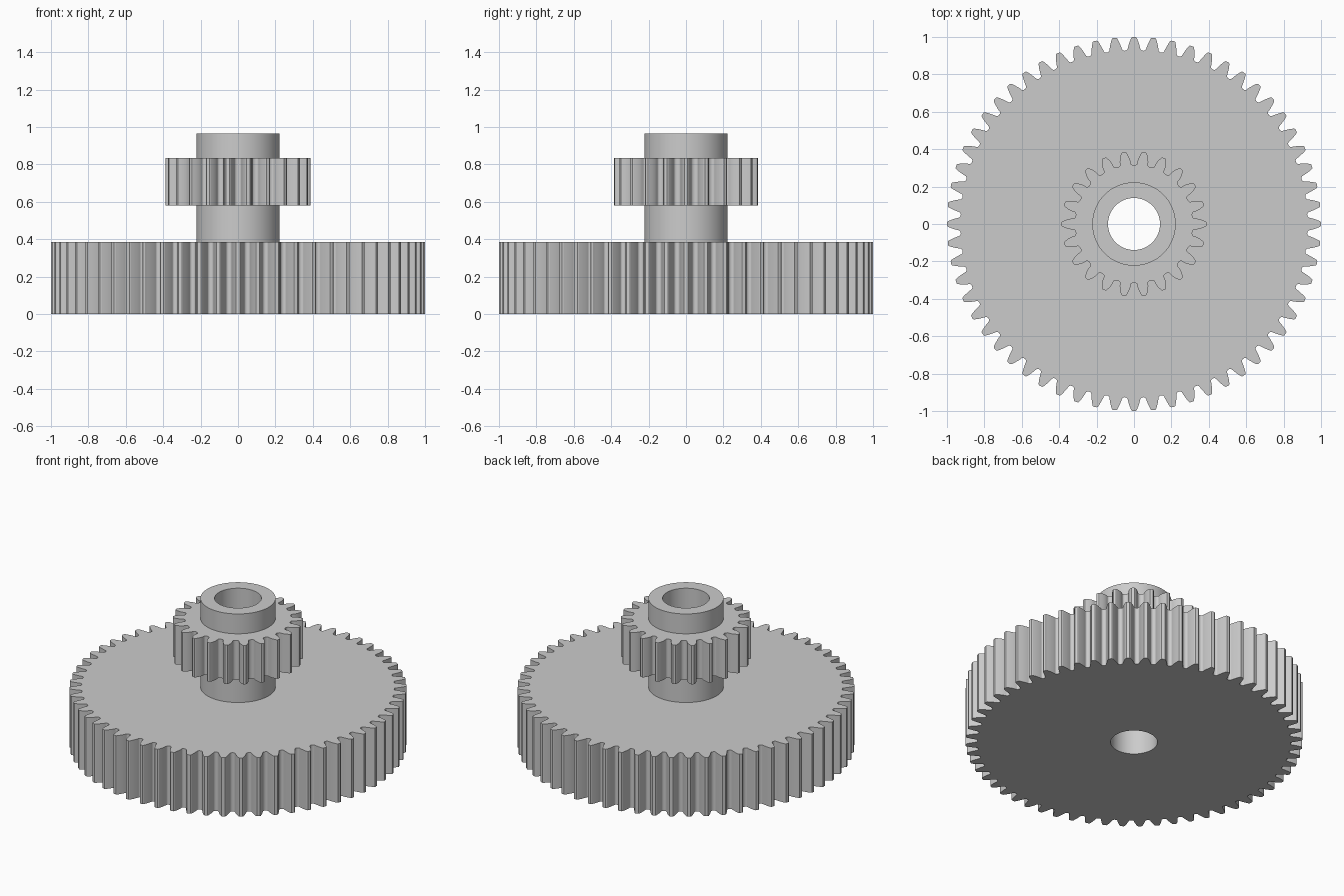
import bpy, bmesh, math

default_cube = bpy.data.objects.get("Cube")
if default_cube:
    bpy.data.objects.remove(default_cube, do_unlink=True)

MODULE = 2 / 62          # shared tooth size of both gears
PRESSURE = math.radians(20)
BORE, HUB = 0.139, 0.223

grey = bpy.data.materials.new("plain grey")
colour = (0.6, 0.6, 0.6, 1)
grey.use_nodes = True
grey.diffuse_color = colour
grey.node_tree.nodes["Principled BSDF"].inputs["Base Color"].default_value = colour


def polar(r, a):
    return r * math.cos(a), r * math.sin(a)


def circle(radius, count):
    return [polar(radius, 2 * math.pi * i / count) for i in range(count)]


def gear_outline(teeth):
    """Involute teeth with rounded roots; the first tooth is centred on +x."""
    pitch = MODULE * teeth / 2
    base = pitch * math.cos(PRESSURE)
    root, tip = pitch - 1.25 * MODULE, pitch + MODULE
    fillet = 0.38 * MODULE

    def half_angle(r):
        a = math.acos(min(1, base / r))
        return (math.pi / (2 * teeth) + math.tan(PRESSURE) - PRESSURE
                - math.tan(a) + a)

    # Half a tooth, from the middle of the valley up to the tip
    start = root + fillet
    gap = math.pi / teeth
    side = half_angle(start)
    half = []
    for i in range(5):
        t = math.pi / 2 * i / 5
        half.append((root + fillet * (1 - math.cos(t)),
                     -gap + (gap - side) * math.sin(t)))
    for i in range(6):
        r = start + (tip - 0.004 - start) * i / 5
        half.append((r, -half_angle(r)))
    half.append((tip, -half_angle(tip) * 0.75))
    tooth = half + [(r, -a) for r, a in reversed(half[1:])]
    return [polar(r, a + 2 * math.pi * k / teeth)
            for k in range(teeth) for r, a in tooth]


def ring_solid(name, outer, bore, z0, z1, inner_wall=True):
    """Extrude an outline from z0 to z1 around a round central hole."""
    n = len(outer)
    inner = [polar(bore, math.atan2(y, x)) for x, y in outer]
    bm = bmesh.new()
    loops = [[bm.verts.new((x, y, z)) for x, y in pts]
             for pts, z in ((outer, z0), (outer, z1), (inner, z1), (inner, z0))]
    for k in range(4 if inner_wall else 3):
        a, b = loops[k], loops[(k + 1) % 4]
        for i in range(n):
            j = (i + 1) % n
            bm.faces.new((a[i], a[j], b[j], b[i]))
    if not inner_wall:
        for i in range(n):
            j = (i + 1) % n
            if bm.faces.get((loops[3][i], loops[3][j], loops[0][j], loops[0][i])) is None:
                bm.faces.new((loops[3][i], loops[3][j], loops[0][j], loops[0][i]))
    bm.normal_update()
    mesh = bpy.data.meshes.new(name)
    bm.to_mesh(mesh)
    bm.free()
    mesh.materials.append(grey)
    obj = bpy.data.objects.new(name, mesh)
    bpy.context.collection.objects.link(obj)
    bpy.ops.object.select_all(action="DESELECT")
    obj.select_set(True)
    bpy.context.view_layer.objects.active = obj
    bpy.ops.object.shade_smooth_by_angle(angle=math.radians(25))
    return obj


# Wide lower gear, hollow hub and small upper gear
ring_solid("large_gear", gear_outline(60), BORE, 0, 0.385)
ring_solid("hub", circle(HUB, 96), BORE, 0.385, 0.965)
ring_solid("small_gear", gear_outline(22), HUB - 0.01, 0.58, 0.835)
